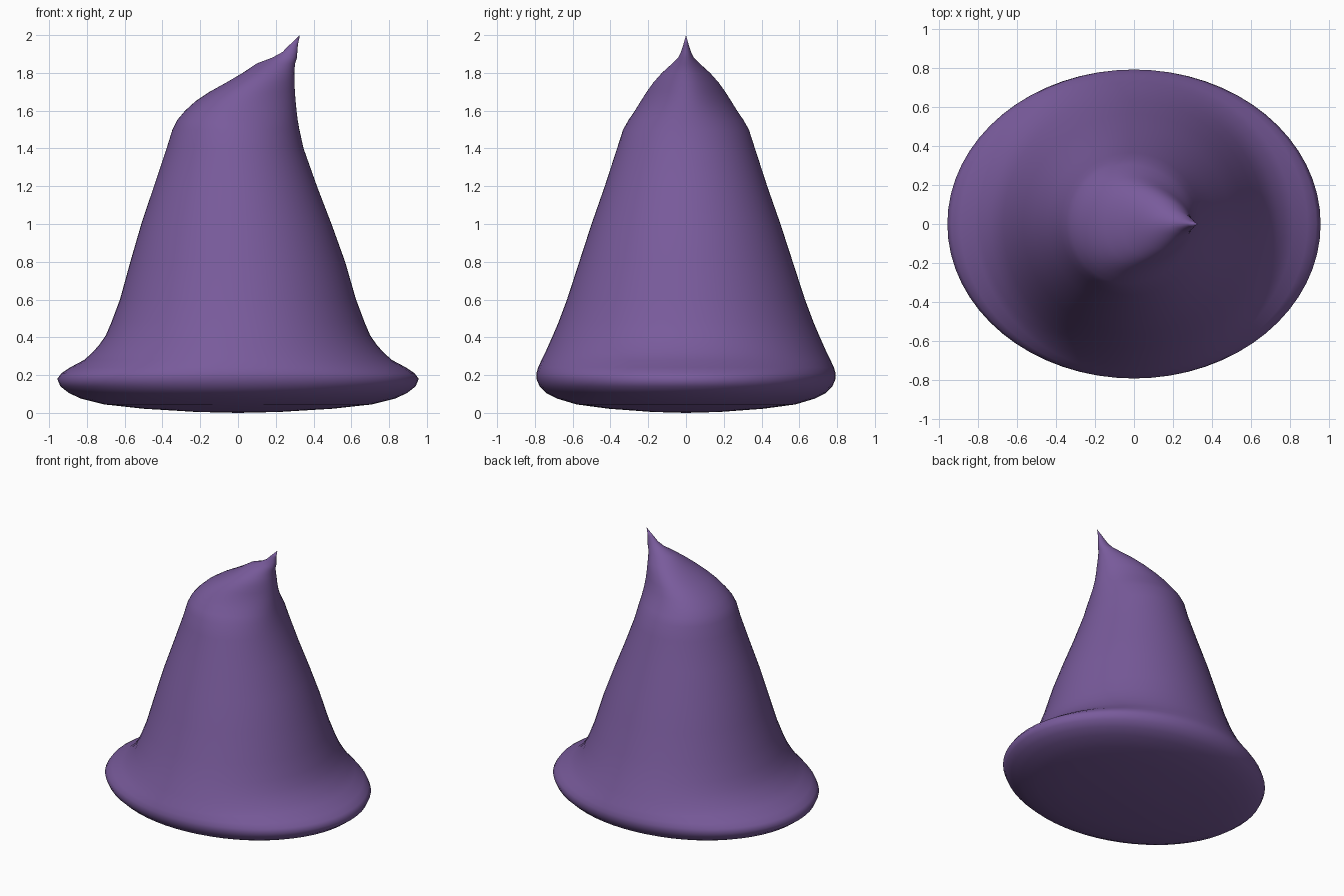
import bpy, bmesh, math

SEGMENTS = 64

# Cross-sections from the underside to the tip: z, left x, right x, half depth, teardrop amount
RINGS = [
    (0.005, -0.22, 0.22, 0.18, 0), (0.022, -0.50, 0.50, 0.41, 0),
    (0.045, -0.71, 0.71, 0.58, 0), (0.075, -0.83, 0.83, 0.68, 0),
    (0.105, -0.895, 0.895, 0.74, 0), (0.14, -0.94, 0.94, 0.775, 0),
    (0.18, -0.957, 0.957, 0.792, 0), (0.21, -0.935, 0.935, 0.792, 0),
    (0.24, -0.89, 0.89, 0.783, 0), (0.28, -0.815, 0.815, 0.765, 0),
    (0.32, -0.77, 0.77, 0.745, 0), (0.36, -0.735, 0.735, 0.727, 0),
    (0.41, -0.70, 0.70, 0.705, 0), (0.48, -0.67, 0.67, 0.675, 0),
    (0.60, -0.625, 0.625, 0.63, 0), (0.80, -0.57, 0.567, 0.565, 0),
    (1.00, -0.512, 0.495, 0.50, 0), (1.20, -0.445, 0.418, 0.43, 0),
    (1.40, -0.378, 0.347, 0.365, 0), (1.50, -0.347, 0.325, 0.333, 0.05),
    (1.55, -0.322, 0.316, 0.303, 0.10), (1.60, -0.28, 0.310, 0.268, 0.15),
    (1.65, -0.225, 0.305, 0.235, 0.20), (1.70, -0.15, 0.301, 0.203, 0.22),
    (1.75, -0.06, 0.299, 0.168, 0.22), (1.80, 0.025, 0.298, 0.125, 0.2),
    (1.85, 0.10, 0.302, 0.072, 0.1), (1.88, 0.18, 0.312, 0.042, 0),
    (1.91, 0.235, 0.314, 0.027, 0), (1.95, 0.275, 0.317, 0.014, 0),
]

purple = bpy.data.materials.new("purple felt")
purple.diffuse_color = (0.19, 0.104, 0.33, 1)

# Hat: one closed skin with a rounded underside, oval brim and leaning tip
bm = bmesh.new()
loops = []
for z, left, right, depth, drop in RINGS:
    loop = []
    for i in range(SEGMENTS):
        a = 2 * math.pi * i / SEGMENTS
        x = (left + right) / 2 + (right - left) / 2 * math.cos(a)
        y = depth * math.sin(a) * (1 - drop * math.cos(a))
        loop.append(bm.verts.new((x, y, z)))
    loops.append(loop)
for low, high in zip(loops, loops[1:]):
    for i in range(SEGMENTS):
        j = (i + 1) % SEGMENTS
        bm.faces.new((low[i], low[j], high[j], high[i]))
bottom = bm.verts.new((0, 0, 0))
tip = bm.verts.new((0.328, 0, 2.0))
for i in range(SEGMENTS):
    j = (i + 1) % SEGMENTS
    bm.faces.new((bottom, loops[0][j], loops[0][i]))
    bm.faces.new((tip, loops[-1][i], loops[-1][j]))
bmesh.ops.recalc_face_normals(bm, faces=bm.faces)
for f in bm.faces:
    f.smooth = True

mesh = bpy.data.meshes.new("pointed_hat")
bm.to_mesh(mesh)
bm.free()
mesh.materials.append(purple)
hat = bpy.data.objects.new("pointed_hat", mesh)
bpy.context.collection.objects.link(hat)
